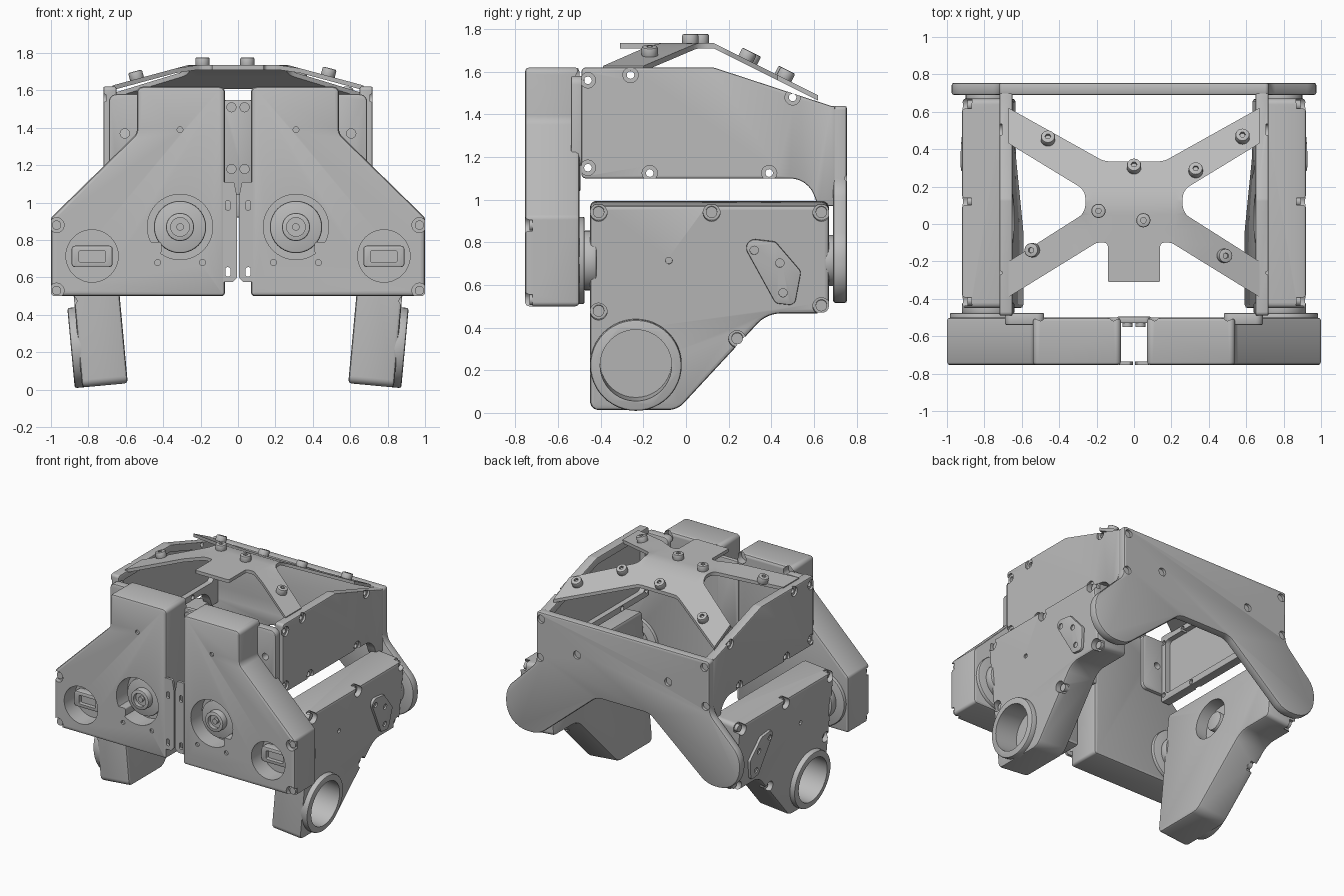
import bpy, bmesh, math
from mathutils import Vector, Matrix

cube = bpy.data.objects.get("Cube")
if cube:
    bpy.data.objects.remove(cube, do_unlink=True)

grey = bpy.data.materials.new("satin_grey")
grey.use_nodes = True
grey.diffuse_color = (0.5, 0.5, 0.5, 1)
grey.node_tree.nodes["Principled BSDF"].inputs["Base Color"].default_value = (0.5, 0.5, 0.5, 1)
parts = []


def circle(u, v, r, n=40):
    return [(u + r * math.cos(2 * math.pi * i / n), v + r * math.sin(2 * math.pi * i / n)) for i in range(n)]


def rounded(corners, steps=6):
    """Outline from (u, v, radius) corners, each filleted with an arc."""
    out = []
    for i, (u, v, r) in enumerate(corners):
        p = Vector((u, v))
        a = (Vector(corners[i - 1][:2]) - p).normalized()
        b = (Vector(corners[(i + 1) % len(corners)][:2]) - p).normalized()
        half = a.angle(b) / 2
        if r == 0 or half > 1.55:
            out.append((u, v))
            continue
        centre = p + (a + b).normalized() * (r / math.sin(half))
        start = p + a * (r / math.tan(half)) - centre
        end = p + b * (r / math.tan(half)) - centre
        sweep = start.angle_signed(end)
        for k in range(steps + 1):
            q = centre + Matrix.Rotation(-sweep * k / steps, 2) @ start
            out.append((q.x, q.y))
    return out


def box(u0, u1, v0, v1, r=0):
    return rounded([(u0, v0, r), (u1, v0, r), (u1, v1, r), (u0, v1, r)])


def bake(ob):
    deps = bpy.context.evaluated_depsgraph_get()
    mesh = bpy.data.meshes.new_from_object(ob.evaluated_get(deps))
    ob.modifiers.clear()
    ob.data = mesh


def prism(name, pts, axis, a, b, bevel=0):
    """Extrude an outline along an axis from a to b."""
    place = {"x": lambda u, v, d: (d, u, v), "y": lambda u, v, d: (u, d, v), "z": lambda u, v, d: (u, v, d)}[axis]
    bm = bmesh.new()
    low = [bm.verts.new(place(u, v, a)) for u, v in pts]
    high = [bm.verts.new(place(u, v, b)) for u, v in pts]
    bm.faces.new(low)
    bm.faces.new(high)
    for i in range(len(pts)):
        bm.faces.new((low[i - 1], low[i], high[i], high[i - 1]))
    bmesh.ops.recalc_face_normals(bm, faces=bm.faces)
    mesh = bpy.data.meshes.new(name)
    bm.to_mesh(mesh)
    bm.free()
    mesh.materials.append(grey)
    ob = bpy.data.objects.new(name, mesh)
    bpy.context.scene.collection.objects.link(ob)
    parts.append(ob)
    if bevel:
        m = ob.modifiers.new("bevel", "BEVEL")
        m.width, m.segments, m.limit_method, m.angle_limit = bevel, 2, "ANGLE", math.radians(40)
        bake(ob)
    return ob


def cut(ob, axis, a, b, *outlines):
    """Remove extruded outlines from a part."""
    for pts in outlines:
        tool = prism("cutter", pts, axis, a, b)
        tool.hide_render = True
        m = ob.modifiers.new("cut", "BOOLEAN")
        m.operation, m.solver, m.object = "DIFFERENCE", "EXACT", tool
        bake(ob)
        parts.remove(tool)
        bpy.data.objects.remove(tool, do_unlink=True)


def mirror(*obs):
    for ob in obs:
        m = ob.modifiers.new("mirror", "MIRROR")
        m.use_mirror_merge = False
        bake(ob)


HIP = (0.78, 0.715)
MOTOR = (0.31, 0.87)

# Front housings with bearing openings
housing = prism("front_housing", rounded([(0.07, 0.5, 0.02), (1, 0.5, 0.02), (1, 0.92, 0.03), (0.54, 1.37, 0.06),
                (0.54, 1.62, 0.03), (0.07, 1.62, 0.03)]), "y", -0.755, -0.5, 0.018)
cut(housing, "y", -0.8, -0.62, circle(*MOTOR, 0.175), circle(*HIP, 0.14))
cut(housing, "y", -0.8, -0.74, *[circle(u, v, 0.016, 12) for u, v in ((0.31, 1.39), (0.19, 0.68), (0.43, 0.68))])
corner_screws = [(0.97, 0.88), (0.97, 0.53)]
cut(housing, "y", -0.8, -0.72, *[circle(u, v, 0.04, 20) for u, v in corner_screws])
cut(housing, "y", -0.56, -0.45, *[circle(u, v, 0.04, 20) for u, v in ((0.5, 1.58), (0.11, 1.58))])
mirror(housing)
for u, v in corner_screws:
    mirror(prism("housing_screw", circle(u, v, 0.025, 16), "y", -0.735, -0.715))

# Motor hubs and bearing inserts inside the openings
flange = prism("motor_flange", circle(*MOTOR, 0.14), "y", -0.68, -0.61, 0.01)
hub = prism("motor_hub", circle(*MOTOR, 0.075), "y", -0.73, -0.61, 0.008)
cut(hub, "y", -0.8, -0.70, circle(*MOTOR, 0.05))
axle = prism("motor_axle", circle(*MOTOR, 0.02, 16), "y", -0.72, -0.65)
lug = prism("motor_lug", box(0.41, 0.475, 0.73, 0.79, 0.01), "y", -0.755, -0.64)
insert = prism("hip_insert", box(0.67, 0.89, 0.655, 0.77, 0.02), "y", -0.68, -0.61, 0.008)
cut(insert, "y", -0.7, -0.65, box(0.71, 0.85, 0.68, 0.745, 0.01))
mirror(flange, hub, axle, lug, insert)

# Centre lugs and bracket joining the two housings
tab = prism("centre_lug", rounded([(0.005, 0.6, 0.01), (0.03, 0.575, 0.01), (0.08, 0.575, 0),
            (0.08, 1.11, 0), (0.02, 1.11, 0.01), (0.005, 1.03, 0)]), "y", -0.755, -0.735)
cut(tab, "y", -0.8, -0.7, *[box(0.04, 0.068, z - 0.025, z + 0.025, 0.012) for z in (0.63, 0.985)])
mirror(tab)
prism("centre_bracket", box(-0.09, 0.09, 1.04, 1.55, 0.03), "y", -0.53, -0.495, 0.006)
for z in (1.18, 1.51):
    mirror(prism("bracket_screw", circle(0.035, z, 0.027, 16), "y", -0.55, -0.52))

# Brackets from housings to side panels
bracket = prism("panel_bracket", box(0.48, 0.69, 1.16, 1.58, 0.04), "y", -0.54, -0.475, 0.01)
cut(bracket, "y", -0.6, -0.4, circle(0.605, 1.37, 0.025, 16))
mirror(bracket)

# Side panels with a hollow inner face
panel = prism("side_panel", rounded([(-0.49, 1.1, 0.02), (-0.49, 1.62, 0.02), (0.13, 1.62, 0.05), (0.68, 1.44, 0),
              (0.7, 1.44, 0), (0.7, 0.97, 0), (0.62, 0.97, 0), (0.57, 1.1, 0.12)]), "x", 0.65, 0.72, 0.008)
cut(panel, "x", 0.6, 0.69, rounded([(-0.44, 1.15, 0.03), (-0.44, 1.57, 0.03), (0.12, 1.57, 0.03),
    (0.64, 1.4, 0.03), (0.64, 1.15, 0.03)]))
panel_screws = [(-0.46, 1.56), (-0.26, 1.585), (-0.46, 1.15), (-0.17, 1.125), (0.39, 1.125), (0.5, 1.48)]
cut(panel, "x", 0.705, 0.8, *[circle(u, v, 0.036, 20) for u, v in panel_screws])
cut(panel, "x", 0.5, 0.8, *[circle(u, v, 0.018, 12) for u, v in panel_screws])
mirror(panel)

# Rear yoke plate with two rounded arms
right_side = [(0.72, 1.44, 0.02), (0.72, 1.05, 0.12), (0.975, 0.794, 0.17), (0.975, 0.515, 0.18),
              (0.7, 0.515, 0.18), (0.22, 0.92, 0.12)]
yoke = prism("rear_yoke", rounded(right_side + [(-u, v, r) for u, v, r in reversed(right_side)], 8), "y", 0.69, 0.755, 0.012)
cut(yoke, "y", 0.735, 0.8, *[circle(s * u, v, 0.03, 16) for s in (1, -1) for u, v in ((0.38, 1.2), (0.68, 1.39), (0.69, 1.1))])

# Hip bearings at both ends of each leg
mirror(prism("hip_boss", circle(*HIP, 0.205), "y", -0.53, -0.475, 0.01),
       prism("hip_bearing", circle(*HIP, 0.14), "y", -0.48, -0.42, 0.008),
       prism("rear_bearing", circle(*HIP, 0.12), "y", 0.65, 0.7, 0.008))

# Legs, built upright and then tilted outwards
KNEE = (-0.235, 0.25)
leg = prism("leg", rounded([(-0.45, 0.035, 0.04), (-0.04, 0.035, 0.1), (0.38, 0.49, 0.15), (0.67, 0.49, 0.03),
            (0.67, 1.0, 0.03), (-0.45, 1.0, 0.03)]), "x", 0, 0.245, 0.016)
knee = prism("knee_ring", circle(*KNEE, 0.215, 48), "x", 0.2, 0.285, 0.012)
cut(knee, "x", 0.1, 0.4, circle(*KNEE, 0.168))
cut(leg, "x", 0.1, 0.4, circle(*KNEE, 0.168))
cut(leg, "x", -0.1, 0.09, circle(0.03, 0.75, 0.15))
cut(leg, "x", 0.23, 0.4, circle(-0.08, 0.74, 0.016, 12))
leg_screws = [(-0.41, 0.965), (0.12, 0.965), (0.635, 0.965), (0.635, 0.525), (0.24, 0.37), (-0.41, 0.5)]
cut(leg, "x", 0.19, 0.4, *[circle(u, v, 0.04, 20) for u, v in leg_screws])
cover = prism("triangle_cover", rounded([(0.25, 0.85, 0.04), (0.42, 0.83, 0.03), (0.54, 0.69, 0.03),
              (0.51, 0.53, 0.03), (0.42, 0.54, 0.03)]), "x", 0.24, 0.265, 0.006)
cut(cover, "x", 0.255, 0.4, *[circle(u, v, 0.02, 16) for u, v in ((0.32, 0.79), (0.44, 0.73), (0.455, 0.59))])
hub = prism("leg_inner_hub", circle(0.03, 0.75, 0.07), "x", 0.03, 0.12, 0.008)
screws = [prism("leg_screw", circle(u, v, 0.027, 16), "x", 0.18, 0.215) for u, v in leg_screws]
tilt = Matrix.Translation((0.586, 0, 0)) @ Matrix.Rotation(math.radians(5.3), 4, "Y")
for ob in [leg, knee, cover, hub] + screws:
    ob.data.transform(tilt)
    mirror(ob)


# Cross-shaped top plate, folded down towards its four feet
def plate_height(x, y):
    side = 0.27 * (abs(x) - 0.27)
    rear = 0.5 * (y - 0.13)
    return 1.735 - max(0, side, rear)


half = [(0.14, -0.31, 0.01), (0.14, -0.1, 0.02), (0.2, -0.1, 0.05), (0.67, -0.39, 0), (0.67, -0.2, 0), (0.26, 0.06, 0.08),
        (0.26, 0.18, 0.08), (0.67, 0.43, 0), (0.67, 0.62, 0), (0.16, 0.335, 0.12)]
plate = prism("top_plate", rounded(half + [(-u, v, r) for u, v, r in reversed(half)]), "z", -0.025, 0)
bm = bmesh.new()
bm.from_mesh(plate.data)
for k in range(-6, 7):
    for spot, normal in (((0.11 * k, 0, 0), (1, 0, 0)), ((0, 0.13 + 0.08 * k, 0), (0, 1, 0))):
        bmesh.ops.bisect_plane(bm, geom=bm.verts[:] + bm.edges[:] + bm.faces[:], plane_co=spot, plane_no=normal)
bmesh.ops.triangulate(bm, faces=bm.faces)
for v in bm.verts:
    v.co.z += plate_height(v.co.x, v.co.y)
bm.to_mesh(plate.data)
bm.free()

# Raised screws standing square to the folded plate
for x, y in ((-0.46, 0.45), (0.58, 0.46), (0, 0.3), (0.33, 0.28), (-0.19, 0.07), (0.05, 0.02), (-0.54, -0.14), (0.48, -0.17)):
    e = 0.01
    slope = Vector(((plate_height(x - e, y) - plate_height(x + e, y)) / (2 * e),
                    (plate_height(x, y - e) - plate_height(x, y + e)) / (2 * e), 1))
    screw = prism("plate_screw", circle(0, 0, 0.038, 20), "z", -0.01, 0.042, 0.008)
    cut(screw, "z", 0.025, 0.1, circle(0, 0, 0.016, 6))
    turn = slope.to_track_quat("Z", "Y").to_matrix().to_4x4()
    screw.data.transform(Matrix.Translation((x, y, plate_height(x, y))) @ turn)

# Smooth curved faces, keep hard edges
for ob in parts:
    ob.data.shade_smooth()
    ob.data.set_sharp_from_angle(angle=math.radians(30))
